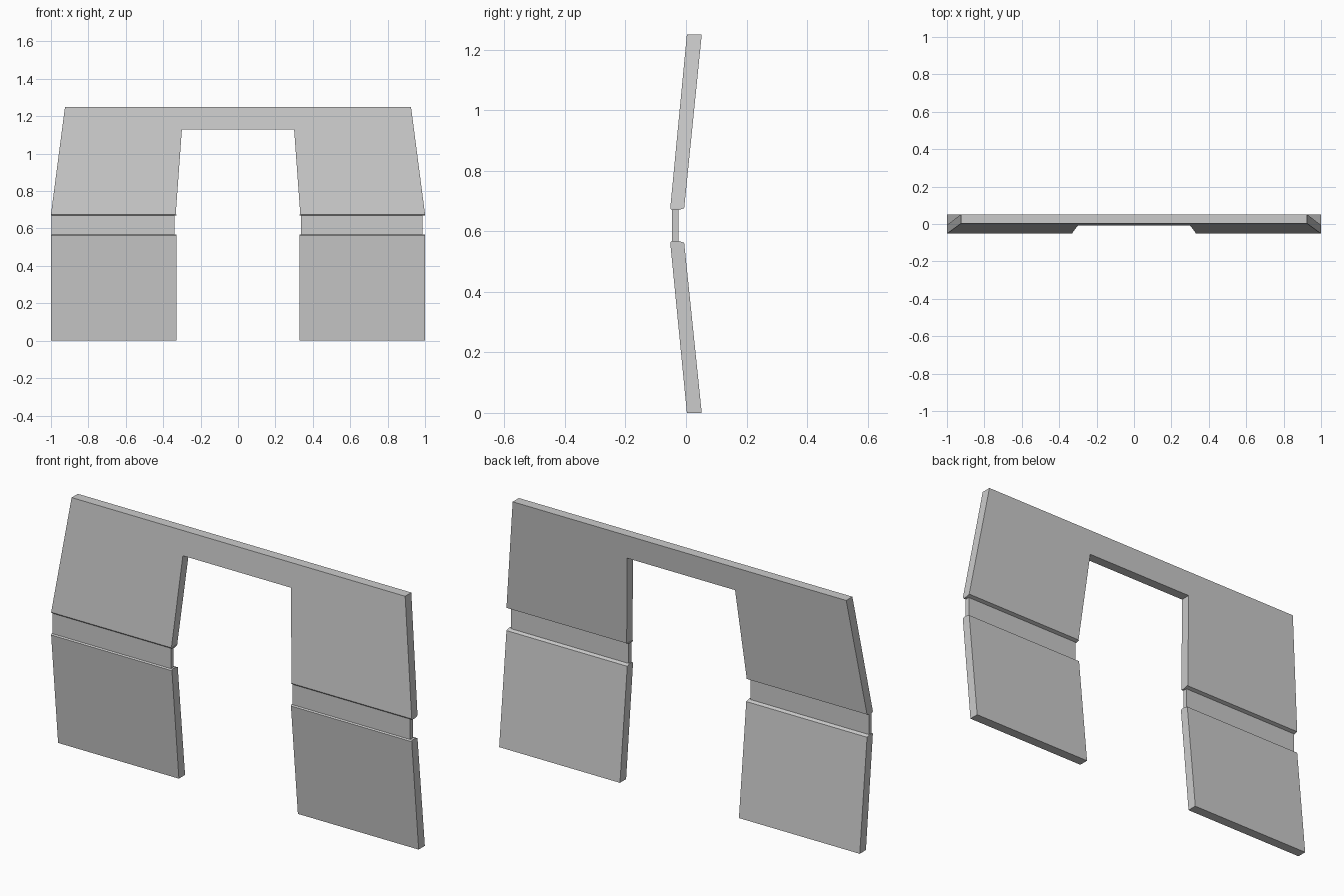
import bpy
import bmesh

if "Cube" in bpy.data.objects:
    bpy.data.objects.remove(bpy.data.objects["Cube"])


def make_solid(name, front, back):
    """Solid joining two matching loops of points."""
    bm = bmesh.new()
    a = [bm.verts.new(p) for p in front]
    b = [bm.verts.new(p) for p in back]
    n = len(a)
    bm.faces.new(a)
    bm.faces.new(b[::-1])
    for i in range(n):
        j = (i + 1) % n
        bm.faces.new((a[i], b[i], b[j], a[j]))
    bmesh.ops.recalc_face_normals(bm, faces=bm.faces)
    mesh = bpy.data.meshes.new(name)
    bm.to_mesh(mesh)
    bm.free()
    obj = bpy.data.objects.new(name, mesh)
    bpy.context.collection.objects.link(obj)
    return obj


def extrude_x(name, profile, x0, x1):
    """Extrude a (y, z) profile along x."""
    return make_solid(name, [(x0, y, z) for y, z in profile],
                      [(x1, y, z) for y, z in profile])


BEND_LOW, BEND_HIGH, TOP = 0.562, 0.676, 1.25
FRONT, BACK = -0.052, -0.006


# Upper panel: arched outline leaning backwards
def lean(z, y0, y1):
    return y0 + (y1 - y0) * (z - BEND_HIGH) / (TOP - BEND_HIGH)


half = [(0.30, 1.13), (0.333, BEND_HIGH), (1.0, BEND_HIGH), (0.925, TOP)]
outline = half + [(-x, z) for x, z in reversed(half)]
make_solid("upper_panel",
           [(x, lean(z, FRONT, 0.003), z) for x, z in outline],
           [(x, lean(z, BACK, 0.052), z) for x, z in outline])

# Lower panels with a bevelled lip, and the matching lip above the groove
lower = [(0.003, 0), (0.052, 0), (BACK, BEND_LOW),
         (-0.024, 0.568), (-0.047, 0.568), (FRONT, BEND_LOW)]
lip = [(FRONT, BEND_HIGH), (BACK, BEND_HIGH), (-0.024, 0.67), (-0.047, 0.67)]
for side, x0, x1 in (("left", -1.0, -0.33), ("right", 0.33, 1.0)):
    extrude_x(side + "_lower_panel", lower, x0, x1)
    extrude_x(side + "_upper_lip", lip, x0, x1)

# Thin hinge strips joining the panels
strip = [(-0.047, 0.56), (-0.024, 0.56), (-0.024, 0.68), (-0.047, 0.68)]
for side, x0, x1 in (("left", -0.997, -0.34), ("right", 0.336, 0.987)):
    extrude_x(side + "_hinge_strip", strip, x0, x1)
